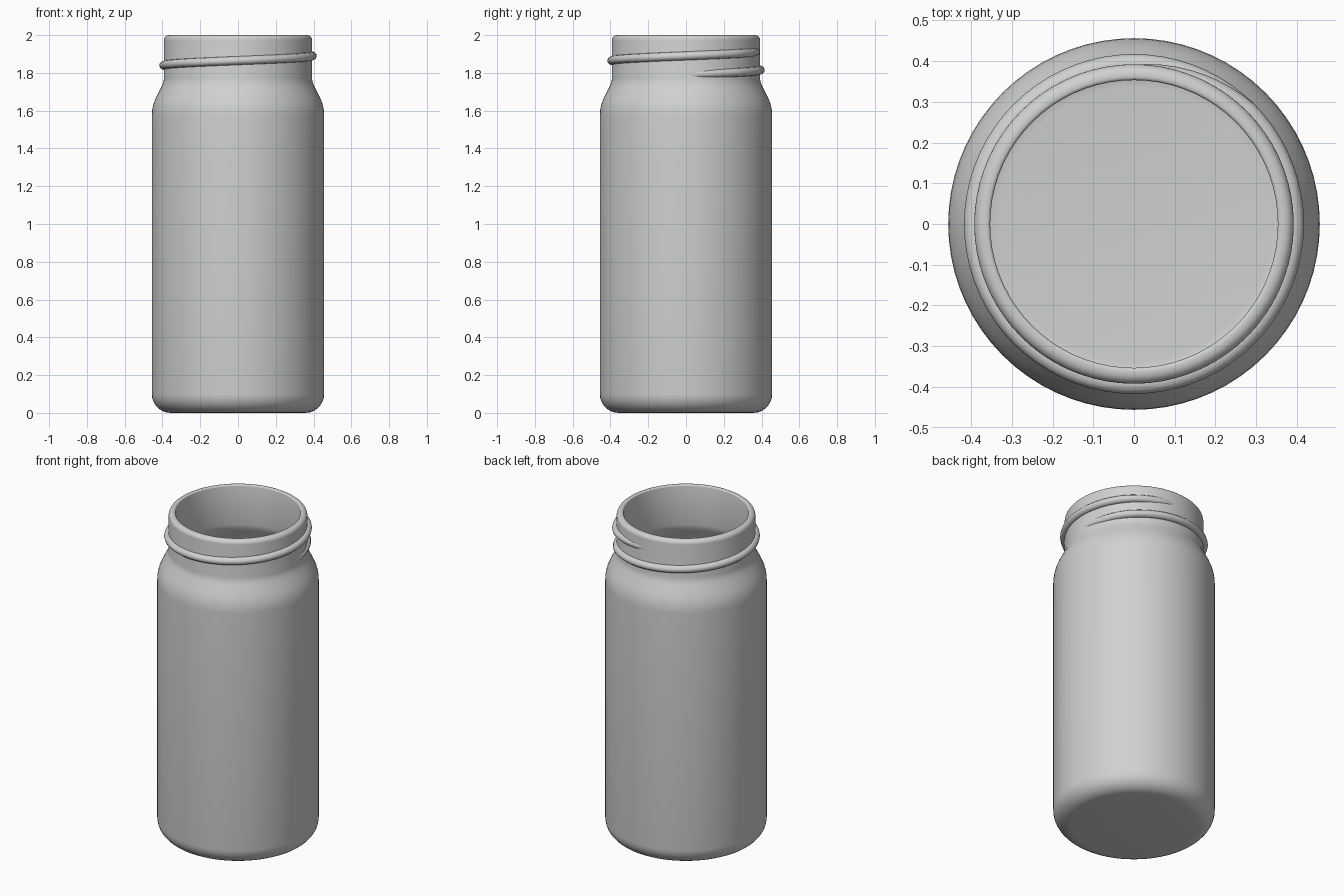
import bpy, bmesh, math

if "Cube" in bpy.data.objects:
    bpy.data.objects.remove(bpy.data.objects["Cube"])

SEG = 72
glass = bpy.data.materials.new("pale_grey")
glass.diffuse_color = (0.62, 0.64, 0.63, 1)
glass.use_nodes = True
glass.node_tree.nodes["Principled BSDF"].inputs["Base Color"].default_value = glass.diffuse_color


def finish(name, bm, angle):
    bmesh.ops.remove_doubles(bm, verts=bm.verts, dist=1e-5)
    bmesh.ops.recalc_face_normals(bm, faces=bm.faces)
    me = bpy.data.meshes.new(name)
    bm.to_mesh(me)
    bm.free()
    ob = bpy.data.objects.new(name, me)
    bpy.context.collection.objects.link(ob)
    me.materials.append(glass)
    bpy.ops.object.select_all(action='DESELECT')
    ob.select_set(True)
    bpy.context.view_layer.objects.active = ob
    bpy.ops.object.shade_smooth_by_angle(angle=math.radians(angle))
    return ob


def arc(cx, cz, r, a0, a1, n=8):
    """Points (radius, height) along a circular fillet, angles in degrees."""
    return [(cx + r * math.cos(math.radians(a0 + (a1 - a0) * i / n)),
             cz + r * math.sin(math.radians(a0 + (a1 - a0) * i / n))) for i in range(n + 1)]


# Jar: one closed profile, up the outside and down the inside
shoulder = [(0.456, 1.575), (0.454, 1.605), (0.447, 1.637), (0.435, 1.668),
            (0.418, 1.702), (0.404, 1.73), (0.396, 1.748), (0.392, 1.768)]
inner_shoulder = [(r - 0.039, z - 0.015) for r, z in reversed(shoulder)]
profile = ([(0, 0)] + arc(0.356, 0.1, 0.1, -90, 0) + shoulder
           + arc(0.366, 1.974, 0.026, 0, 90, 6) + arc(0.361, 1.992, 0.008, 90, 180, 3)
           + inner_shoulder + arc(0.337, 0.12, 0.08, 0, -90) + [(0, 0.04)])
bm = bmesh.new()
verts = [bm.verts.new((r, 0, z)) for r, z in profile]
edges = [bm.edges.new(p) for p in zip(verts, verts[1:])]
bmesh.ops.spin(bm, geom=verts + edges, cent=(0, 0, 0), axis=(0, 0, 1),
               angle=2 * math.pi, steps=SEG, use_merge=True)
finish("jar_body", bm, 40)

# Screw thread: round bead rising 0.1 per turn, sinking into the neck at its ends
START, END, FADE, STEP, BEAD, N = -360, 90, 45, 5, 0.026, 12
bm = bmesh.new()
rings = []
for deg in range(START, END + 1, STEP):
    t = min(1, (deg - START) / FADE, (END - deg) / FADE)
    a, rc, zc = math.radians(deg), 0.365 + 0.026 * t, 1.89 + 0.1 * deg / 360
    ring = []
    for i in range(N):
        b = 2 * math.pi * i / N
        r = rc + BEAD * math.cos(b)
        ring.append(bm.verts.new((r * math.cos(a), r * math.sin(a), zc + 0.023 * math.sin(b))))
    rings.append(ring)
for p, q in zip(rings, rings[1:]):
    for i in range(N):
        j = (i + 1) % N
        bm.faces.new((p[i], p[j], q[j], q[i]))
bm.faces.new(rings[0])
bm.faces.new(rings[-1])
# Keep the bead inside the wall from showing in the mouth
for v in bm.verts:
    d = math.hypot(v.co.x, v.co.y)
    if d < 0.37:
        v.co.x *= 0.37 / d
        v.co.y *= 0.37 / d
finish("screw_thread", bm, 50)
